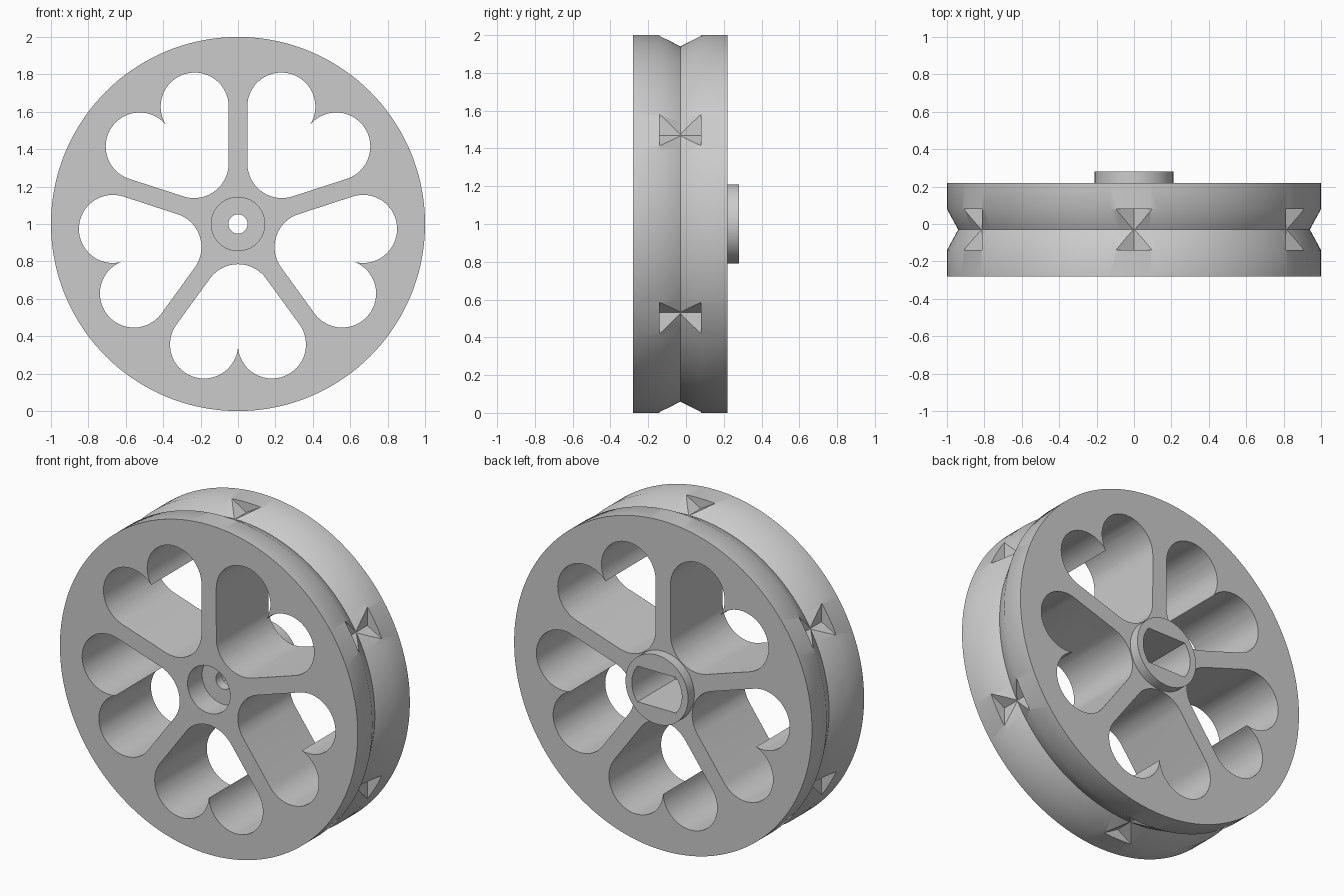
import bpy, bmesh
from math import sin, cos, radians, sqrt, degrees, atan2, asin
from mathutils import Matrix, Vector

cube = bpy.data.objects.get("Cube")
if cube:
    bpy.data.objects.remove(cube)

MID = -0.03          # centre plane of the rim groove
GROOVE = 0.11        # half width of the groove
AXLE = Vector((0, 0, 1))  # axle height above the floor


def make_object(name, bm):
    bmesh.ops.translate(bm, verts=bm.verts, vec=AXLE)
    bmesh.ops.recalc_face_normals(bm, faces=bm.faces)
    mesh = bpy.data.meshes.new(name)
    bm.to_mesh(mesh)
    bm.free()
    obj = bpy.data.objects.new(name, mesh)
    bpy.context.collection.objects.link(obj)
    return obj


def arc(cx, cz, r, start, end, steps):
    angles = [radians(start + (end - start) * i / steps) for i in range(steps + 1)]
    return [(cx + r * cos(a), cz + r * sin(a)) for a in angles]


def add_prism(bm, outline, y0, y1, turn=0):
    """Extrude an x-z outline along y, turned about the axle."""
    rot = Matrix.Rotation(radians(turn), 3, 'Y')
    rings = [[bm.verts.new(rot @ Vector((x, y, z))) for x, z in outline] for y in (y0, y1)]
    bm.faces.new(rings[0])
    bm.faces.new(rings[1][::-1])
    n = len(outline)
    for i in range(n):
        j = (i + 1) % n
        bm.faces.new((rings[0][j], rings[0][i], rings[1][i], rings[1][j]))


# Turned body: screw recess, grooved rim and rear hub in one profile
profile = [(0.051, -0.14), (0.143, -0.14), (0.143, -0.28), (1, -0.28),
           (1, MID - GROOVE), (0.94, MID), (1, MID + GROOVE), (1, 0.22),
           (0.21, 0.22), (0.21, 0.28), (0.051, 0.28)]
SEGMENTS = 144
bm = bmesh.new()
rings = []
for s in range(SEGMENTS):
    a = radians(360 * s / SEGMENTS)
    rings.append([bm.verts.new((r * cos(a), y, r * sin(a))) for r, y in profile])
for s in range(SEGMENTS):
    here, there = rings[s], rings[(s + 1) % SEGMENTS]
    for i in range(len(profile)):
        j = (i + 1) % len(profile)
        bm.faces.new((here[i], here[j], there[j], there[i]))
wheel = make_object("wheel", bm)

# Heart-shaped openings between five spokes
bm = bmesh.new()
r, cx, cz = 0.182, 0.1815, -0.644
cusp = degrees(atan2(sqrt(r * r - cx * cx), cx))
right = arc(cx, cz, r, cusp - 180, 36, 32)
left = [(-x, z) for x, z in reversed(right)][:-1]
tip = arc(0, -0.4, 0.185, 36, 144, 20)
for k in range(5):
    add_prism(bm, right + tip + left, -0.4, 0.4, 72 * k)

# Six V notches across the rim groove
apex, top = 0.938, 1.05
half = 0.096 * (top - apex) / (0.995 - apex)
for k in range(6):
    add_prism(bm, [(0, apex), (half, top), (-half, top)], MID - GROOVE, MID + GROOVE, 60 * k)

# Axle socket with flat top and bottom
socket_r, flat = 0.168, 0.108
edge = degrees(asin(flat / socket_r))
side = arc(0, 0, socket_r, -edge, edge, 20)
add_prism(bm, side + [(-x, -z) for x, z in side], -0.08, 0.4)

cutter = make_object("cutter", bm)
cutter.hide_render = True

# Cut the openings, then remove the cutter
bpy.ops.object.select_all(action='DESELECT')
bpy.context.view_layer.objects.active = wheel
wheel.select_set(True)
cut = wheel.modifiers.new("openings", 'BOOLEAN')
cut.operation = 'DIFFERENCE'
cut.solver = 'EXACT'
cut.object = cutter
bpy.ops.object.modifier_apply(modifier=cut.name)
bpy.data.objects.remove(cutter)

# Plain grey finish
grey = bpy.data.materials.new("plain grey")
grey.use_nodes = True
colour = (0.6, 0.6, 0.6, 1)
grey.diffuse_color = colour
grey.node_tree.nodes["Principled BSDF"].inputs["Base Color"].default_value = colour
wheel.data.materials.clear()
wheel.data.materials.append(grey)
bpy.ops.object.shade_smooth_by_angle(angle=radians(30))
